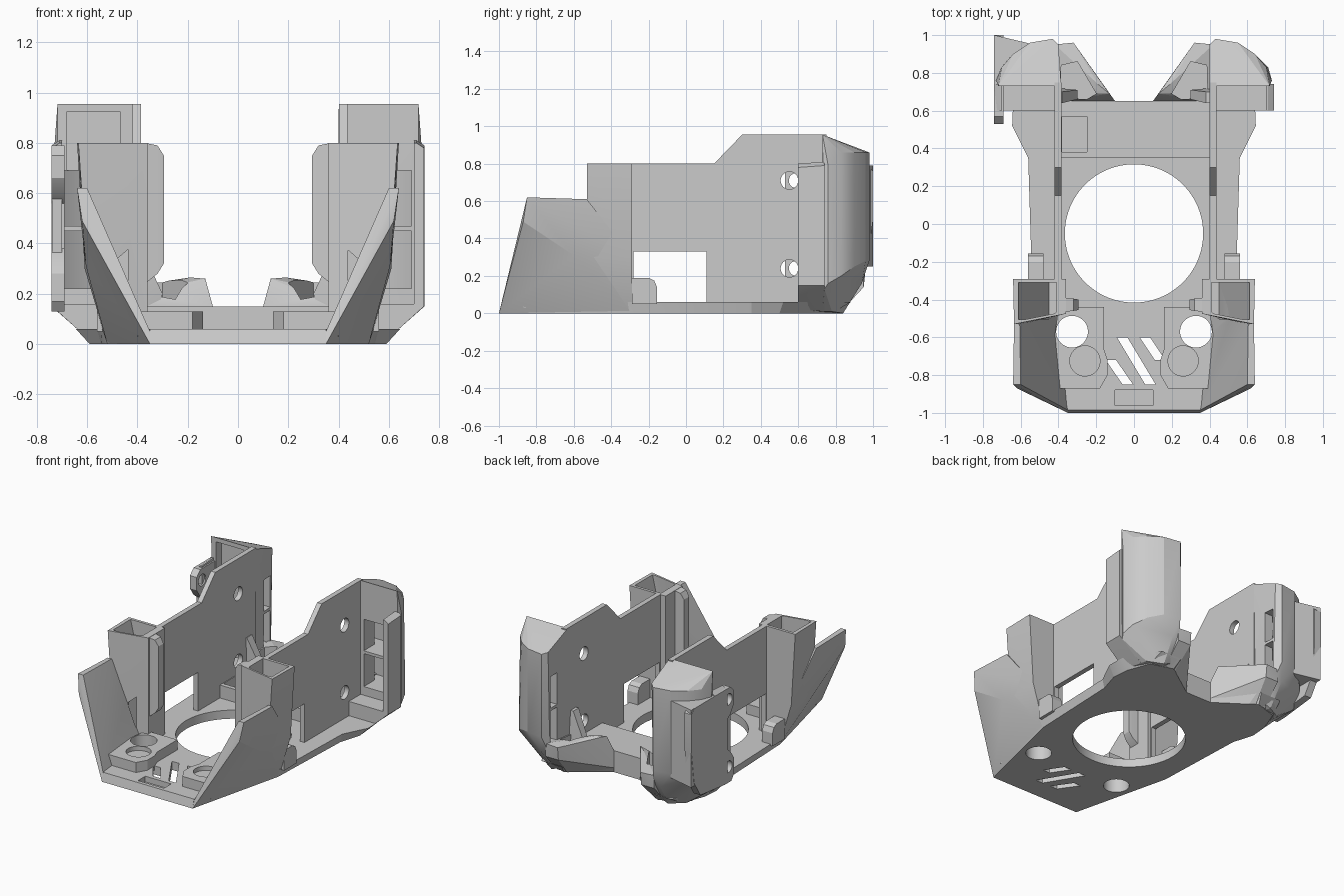
import bpy, bmesh, math

if "Cube" in bpy.data.objects:
    bpy.data.objects.remove(bpy.data.objects["Cube"])

grey = bpy.data.materials.new("light_grey")
grey.use_nodes = True
colour = (0.6, 0.6, 0.6, 1)
grey.diffuse_color = colour
grey.node_tree.nodes["Principled BSDF"].inputs["Base Color"].default_value = colour


def finish(name, bm):
    bmesh.ops.recalc_face_normals(bm, faces=bm.faces)
    mesh = bpy.data.meshes.new(name)
    bm.to_mesh(mesh)
    bm.free()
    mesh.materials.append(grey)
    ob = bpy.data.objects.new(name, mesh)
    bpy.context.collection.objects.link(ob)
    return ob


def hull(name, pts, s=1):
    bm = bmesh.new()
    vs = [bm.verts.new((x * s, y, z)) for x, y, z in pts]
    bmesh.ops.convex_hull(bm, input=vs)
    loose = [v for v in bm.verts if not v.link_faces]
    bmesh.ops.delete(bm, geom=loose, context="VERTS")
    bmesh.ops.dissolve_limit(bm, angle_limit=0.01, verts=bm.verts, edges=bm.edges)
    return finish(name, bm)


def box(name, x, y, z, s=1):
    return hull(name, [(a, b, c) for a in x for b in y for c in z], s)


def loft(name, low, high):
    bm = bmesh.new()
    a = [bm.verts.new(p) for p in low]
    b = [bm.verts.new(p) for p in high]
    n = len(a)
    bm.faces.new(a[::-1])
    bm.faces.new(b)
    for i in range(n):
        j = (i + 1) % n
        bm.faces.new((a[i], a[j], b[j], b[i]))
    return finish(name, bm)


def slab(name, outline, z0, z1, s=1):
    return loft(name, [(x * s, y, z0) for x, y in outline], [(x * s, y, z1) for x, y in outline])


def side_plate(name, outline, x0, x1, s=1):
    return loft(name, [(x0 * s, y, z) for y, z in outline], [(x1 * s, y, z) for y, z in outline])


def circle(cx, cy, r, n=48):
    return [(cx + r * math.cos(i * math.tau / n), cy + r * math.sin(i * math.tau / n)) for i in range(n)]


def cut(ob, *cutters):
    for c in cutters:
        m = ob.modifiers.new("cut", "BOOLEAN")
        m.operation, m.solver, m.object = "DIFFERENCE", "EXACT", c
        bpy.context.view_layer.update()
        dg = bpy.context.evaluated_depsgraph_get()
        mesh = bpy.data.meshes.new_from_object(ob.evaluated_get(dg))
        ob.modifiers.clear()
        ob.data = mesh
        bpy.data.objects.remove(c)
    return ob


def both(half, z):
    return [(x, y, z) for x, y in half] + [(-x, y, z) for x, y in reversed(half)]


def vent(s):
    return slab("cutter", circle(.328, -.57, .084), -.1, .3, s)


# Base plate with a bevelled rim
low = [(.35, -1), (.52, -.3), (.545, .35), (.59, .5), (.58, .62), (.52, .78), (.36, .83), (.1, .65)]
high = [(.35, -.985), (.54, -.3), (.56, .35), (.645, .52), (.64, .64), (.5, .88), (.34, .88), (.1, .65)]
base = loft("base_plate", both(low, 0), both(high, .06))
cut(base, slab("cutter", circle(0, -.05, .366, 96), -.1, .3), vent(1), vent(-1))
for x0, y0, x1, y1 in ((-.09, -.6, .06, -.85), (.03, -.6, .11, -.72), (-.15, -.72, -.06, -.85)):
    cut(base, slab("cutter", [(x0, y0), (x0 + .055, y0), (x1 + .055, y1), (x1, y1)], -.1, .3))
cut(base, box("cutter", (-.1, .1), (-.96, -.88), (.02, .2)))

# Raised rear crossbar with a shallow socket
bar = box("rear_crossbar", (-.42, .42), (.35, .65), (.03, .15))
cut(bar, box("cutter", (-.38, -.25), (.38, .57), (.08, .3)))

for s, side in ((1, "left"), (-1, "right")):
    # Round-holed blocks beside the front vents
    block = slab("front_block_" + side, [(.16, -.44), (.4, -.44), (.42, -.6), (.4, -.87), (.18, -.87),
                 (.14, -.8), (.14, -.72), (.16, -.66)], .03, .13, s)
    cut(block, vent(s), slab("cutter", circle(.26, -.725, .08), .1, .3, s))

    # Flared front cheek
    cheek = hull("front_cheek_" + side, [(.35, -1, 0), (.62, -.87, .49), (.64, -.85, .62), (.635, -.53, .61),
         (.605, -.6, .31), (.52, -.29, 0), (.6, -.29, .3), (.35, -.985, .05), (.37, -.87, .06),
         (.6, -.85, .62), (.605, -.53, .61), (.4, -.5, .06), (.42, -.29, .06)], s)

    # Hollow tower with a slanted front, its pocket narrowing downwards
    tower = hull("tower_" + side, [(.36, -.475, .8), (.635, -.53, .8), (.36, -.29, .8), (.64, -.29, .8),
                 (.36, -.475, .06), (.36, -.29, .06), (.52, -.29, 0), (.47, -.5, 0), (.61, -.29, .3), (.6, -.53, .3)], s)
    for part in (cheek, tower):
        pocket = hull("cutter", [(x, y, z) for z, x in ((.1, .45), (.8, .612), (1, .612)) for x, y in
                                 ((.41, -.465), (x, -.505), (.41, -.31), (x, -.31))], s)
        cut(part, pocket, vent(s))
    hull("tower_rib_" + side, [(.37, y, z) for y in (-.465, -.39) for z in (.24, .8)]
         + [(.295, y, z) for y in (-.455, -.40) for z in (.32, .75)]
         + [(.32, y, z) for y in (-.46, -.395) for z in (.28, .79)], s)

    # Thin side wall with cable window and screw holes
    inner = .393 + .008 * s
    wall = side_plate("side_wall_" + side, [(-.3, .03), (.75, .03), (.75, .955), (.3, .955), (.15, .8), (-.3, .8)],
                      inner, inner + .035, s)
    cut(wall, box("cutter", (.3, .5), (-.28, .11), (.06, .33), s))
    for z in (.24, .71):
        cut(wall, side_plate("cutter", circle(.553, z, .047, 32), .3, .5, s))

    # Rounded clip on the floor
    side_plate("floor_clip_" + side, [(-.29, .05), (-.155, .05), (-.155, .14), (-.17, .175), (-.2, .19), (-.29, .19)],
               .48, .56, s)

    # Curved rear shroud with two cable windows turning in through the wall
    post = hull("rear_shroud_" + side, [
        (.4, .73, 0), (.56, .73, .01), (.55, .78, .01), (.45, .84, 0), (.4, .84, .02),
        (.4, .93, .15), (.46, .94, .16), (.72, .74, .13),
        (.43, .98, .28), (.55, .96, .28), (.64, .9, .25), (.71, .83, .2),
        (.4, .95, .87), (.43, .98, .86), (.55, .96, .86), (.64, .9, .86), (.7, .83, .86),
        (.73, .76, .79), (.73, .76, .16), (inner, .73, .955), (.718, .73, .955)], s)
    for z in ((.22, .45), (.47, .69)):
        cut(post, slab("cutter", [(.35, .85), (.35, .925), (.5, .925), (.6, .88), (.69, .8), (.69, .7),
                                  (.46, .7), (.46, .85)], z[0], z[1], s))

    # Lip wrapping forward from the shroud
    lip = hull("shroud_lip_" + side, [(.41, .6, .02), (.58, .6, .02), (.64, .6, .06), (.74, .6, .15), (.74, .6, .78),
               (.71, .6, .8), (.41, .6, .8), (.41, .74, 0), (.56, .74, .01), (.742, .74, .15), (.742, .74, .79),
               (.71, .74, .81), (.41, .74, .81)], s)
    cut(lip, box("cutter", (.38, .7), (.5, .8), (.16, 1.1), s))

    # Raised rear duct with an angled pocket and a tall tab against the wall
    duct = hull("rear_duct_" + side, [(.1, .65, .03), (.1, .65, .15), (.4, .65, .15), (.13, .69, .26), (.19, .74, .265),
                (.32, .96, .23), (.42, .95, .23), (.42, .7, .2), (.32, .95, .14), (.42, .95, .14),
                (.42, .82, 0), (.34, .82, 0), (.13, .65, 0), (.4, .65, 0)], s)
    cut(duct, slab("cutter", [(.2, .69), (.3, .86), (.385, .84), (.39, .67), (.25, .66)], .14, .5, s))
    hull("duct_tab_" + side, [(.41, .64, .37), (.41, .7, .37), (.38, .64, .37), (.38, .7, .37),
         (.3, .66, .2), (.3, .71, .2), (.32, .66, .14), (.32, .71, .14), (.41, .64, .14), (.41, .72, .14)], s)

# Extra pocket and drilled mounting plate on the right shroud
cut(bpy.data.objects["rear_shroud_right"], box("cutter", (-.68, -.47), (.5, .79), (.47, .925)))
plate = side_plate("mounting_plate", [
    (.56, .13), (.63, .13), (.9, .16), (.97, .27), (1, .5), (1, .76), (.97, .79), (.57, .79), (.53, .75), (.53, .66),
    (.57, .6), (.62, .56), (.62, .38), (.57, .34), (.53, .28), (.53, .17)], -.69, -.742)
for z in (.24, .71):
    cut(plate, side_plate("cutter", circle(.59, z, .04, 32), -.6, -.9))
hull("plate_web", [(x, y, z) for z in (.25, .79) for x, y in ((-.74, 1), (-.55, .955), (-.66, .88), (-.74, .8))])

# Shading
for ob in bpy.context.collection.objects:
    if ob.type == "MESH" and grey.name in [m.name for m in ob.data.materials if m]:
        bpy.ops.object.select_all(action="DESELECT")
        ob.select_set(True)
        bpy.context.view_layer.objects.active = ob
        bpy.ops.object.shade_smooth_by_angle(angle=math.radians(20))
